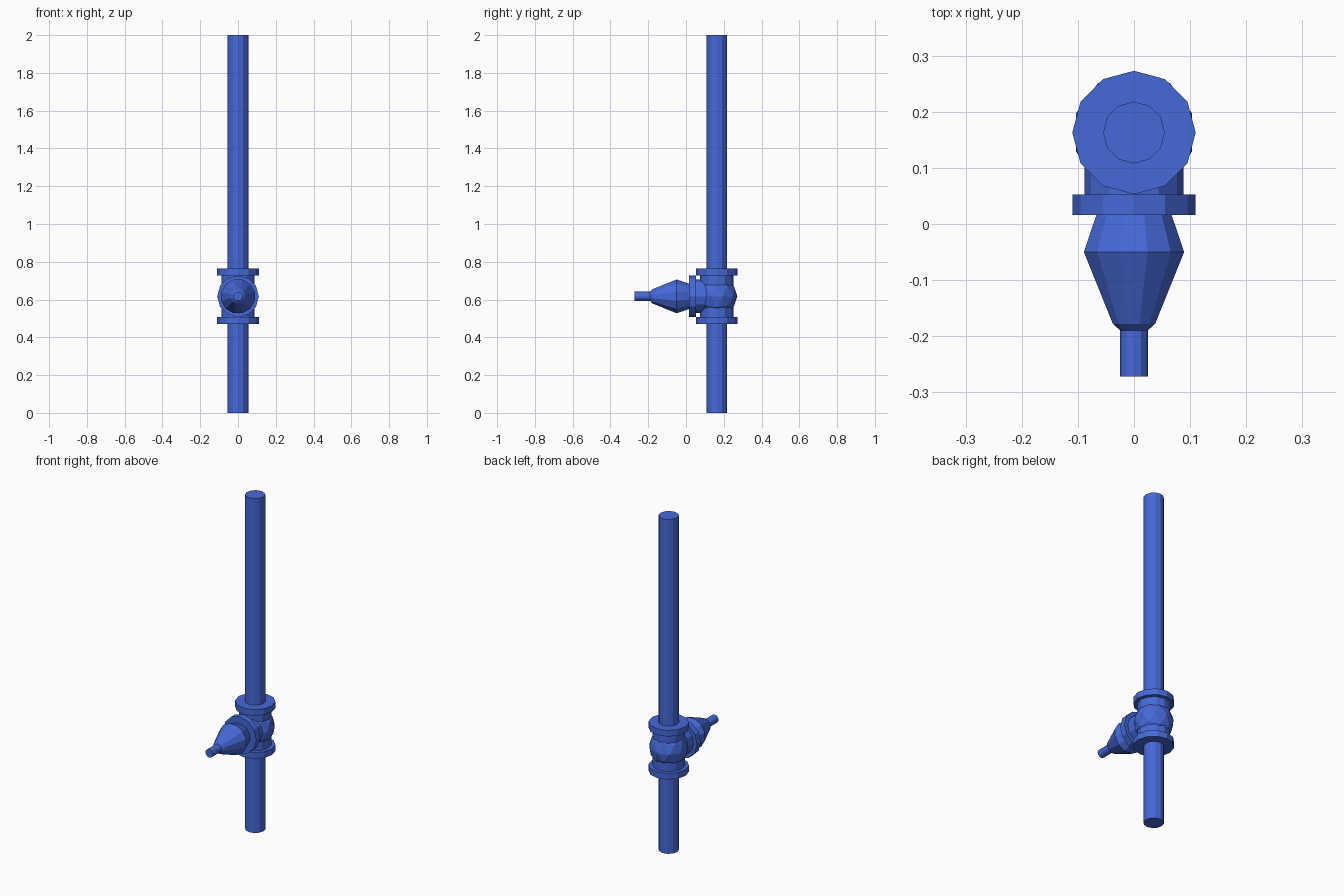
import bpy, bmesh
from math import sin, cos, pi
from mathutils import Matrix, Vector

if "Cube" in bpy.data.objects:
    bpy.data.objects.remove(bpy.data.objects["Cube"])

CENTRE = Vector((0, 0.163, 0.617))   # middle of the valve body
SIDES = 12

blue = bpy.data.materials.new("blue_paint")
blue.diffuse_color = (0.06, 0.14, 0.68, 1)
blue.use_nodes = True
blue.node_tree.nodes["Principled BSDF"].inputs["Base Color"].default_value = blue.diffuse_color


def finish(name, bm, matrix):
    bmesh.ops.recalc_face_normals(bm, faces=bm.faces)
    mesh = bpy.data.meshes.new(name)
    bm.to_mesh(mesh)
    bm.free()
    mesh.transform(matrix)
    mesh.materials.append(blue)
    obj = bpy.data.objects.new(name, mesh)
    bpy.context.collection.objects.link(obj)
    return obj


def turned(name, profile, matrix, offset=0.0):
    """Capped 12-sided solid turned about local z from (radius, height) pairs."""
    bm = bmesh.new()
    rings = []
    for r, h in profile:
        angles = [offset + 2 * pi * i / SIDES for i in range(SIDES)]
        rings.append([bm.verts.new((r * cos(a), r * sin(a), h)) for a in angles])
    for low, high in zip(rings, rings[1:]):
        for i in range(SIDES):
            j = (i + 1) % SIDES
            bm.faces.new((low[i], low[j], high[j], high[i]))
    bm.faces.new(rings[0])
    bm.faces.new(rings[-1])
    return finish(name, bm, matrix)


base = Matrix.Translation(CENTRE)
up = base
down = base @ Matrix.Rotation(pi, 4, 'X')
front = base @ Matrix.Rotation(pi / 2, 4, 'X')   # local z points to -y

# Long upright pipe
turned("upright_pipe", [(0.055, -0.617), (0.055, 1.383)], up)

# Faceted round body at the junction
bm = bmesh.new()
bmesh.ops.create_icosphere(bm, subdivisions=2, radius=0.109)
finish("valve_body", bm, base)

# Three short necks, each ending in a flange
for label, m in (("upper", up), ("lower", down), ("front", front)):
    turned(label + "_neck", [(0.088, 0.0), (0.088, 0.112)], m)
    turned(label + "_flange", [(0.11, 0.11), (0.11, 0.147)], m)

# Tapered nozzle with a narrow outlet tube
turned("nozzle", [(0.067, 0.14), (0.0925, 0.213), (0.039, 0.341), (0.025, 0.353)],
       front, pi / 12)
turned("outlet_tube", [(0.025, 0.345), (0.025, 0.435)], front)
